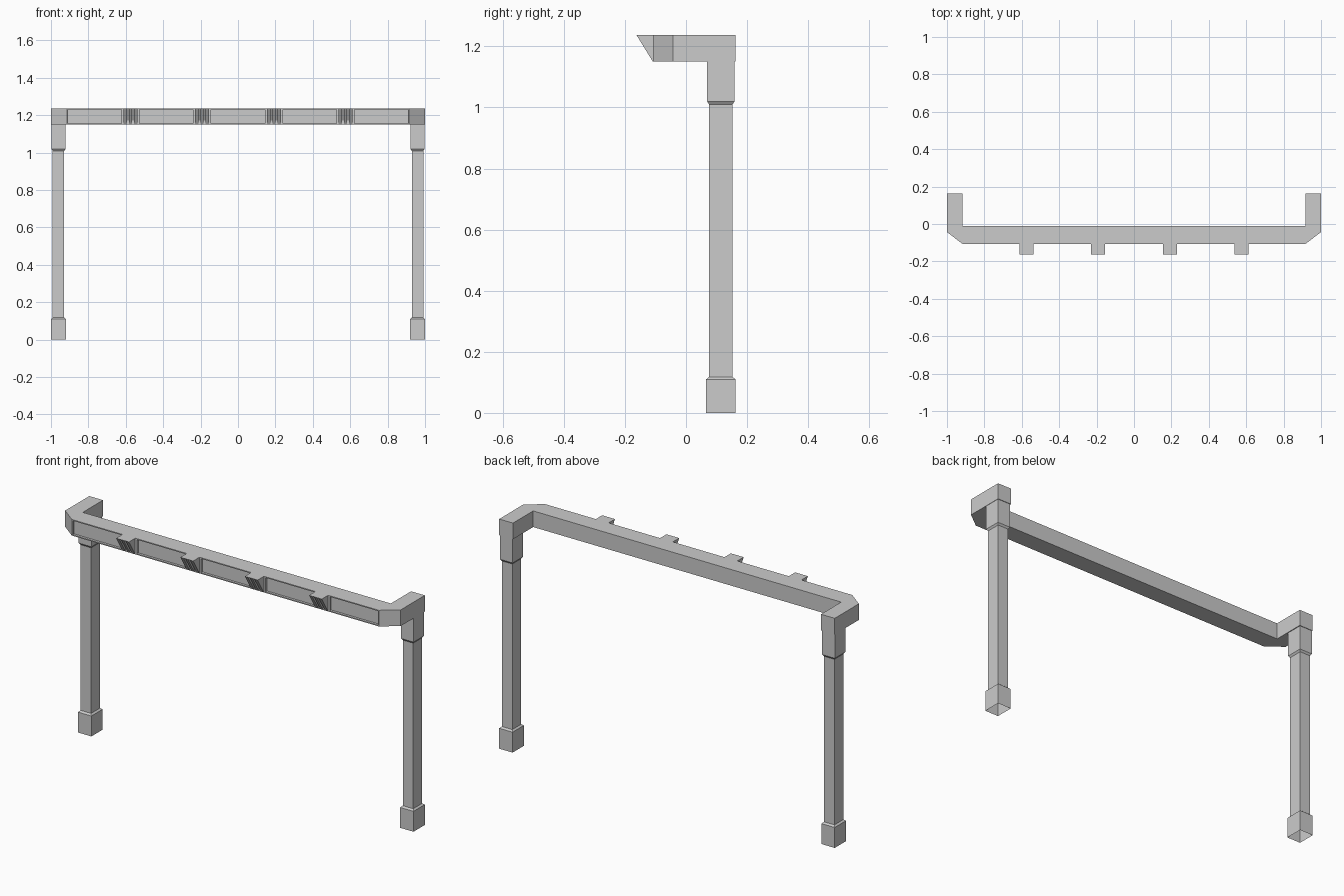
import bpy, bmesh
from mathutils import Vector

if "Cube" in bpy.data.objects:
    bpy.data.objects.remove(bpy.data.objects["Cube"])

Z0, Z1 = 1.15, 1.237


def finish(name, bm):
    bmesh.ops.recalc_face_normals(bm, faces=bm.faces)
    mesh = bpy.data.meshes.new(name)
    bm.to_mesh(mesh)
    bm.free()
    ob = bpy.data.objects.new(name, mesh)
    bpy.context.collection.objects.link(ob)
    return ob


def prism(name, top, bottom, z0, z1, recessed=(), rim=0.008, depth=0.012):
    """Join two matching outlines; side faces listed in recessed are sunk inward (+y)."""
    bm = bmesh.new()
    up = [bm.verts.new((x, y, z1)) for x, y in top]
    lo = [bm.verts.new((x, y, z0)) for x, y in bottom]
    n = len(up)
    sides = [bm.faces.new((lo[i], lo[(i + 1) % n], up[(i + 1) % n], up[i])) for i in range(n)]
    bm.faces.new(up)
    bm.faces.new(lo[::-1])
    bmesh.ops.recalc_face_normals(bm, faces=bm.faces)
    for i in recessed:
        f = sides[i]
        # narrow rim, then a stepped-in panel
        bmesh.ops.inset_individual(bm, faces=[f], thickness=rim)
        walls = bmesh.ops.inset_individual(bm, faces=[f], thickness=0.0005)
        bmesh.ops.translate(bm, verts=f.verts[:], vec=Vector((0, depth, 0)))
    return finish(name, bm)


def post(name, side):
    """Stack of rectangular sections: base, shaft, collar; open at the foot."""
    sections = [(0, 0.040, 0.048), (0.11, 0.040, 0.048), (0.118, 0.031, 0.038),
                (1.01, 0.031, 0.038), (1.02, 0.038, 0.045), (Z0, 0.038, 0.045)]
    bm = bmesh.new()
    rings = []
    for z, hx, hy in sections:
        rings.append([bm.verts.new((side * 0.96 + sx * hx, 0.114 + sy * hy, z))
                      for sx, sy in ((-1, -1), (1, -1), (1, 1), (-1, 1))])
    for a, b in zip(rings, rings[1:]):
        for i in range(4):
            j = (i + 1) % 4
            bm.faces.new((a[i], a[j], b[j], b[i]))
    return finish(name, bm)


# Posts
for side, label in ((-1, "left"), (1, "right")):
    post(label + "_post", side)

# Beam with returning corner arms and sunken front panels
centres = [-0.575, -0.192, 0.192, 0.575]
breaks = [-0.915] + [c + d for c in centres for d in (-0.042, 0.042)] + [0.915]
front = [(x, -0.108) for x in breaks]
outline = front + [(1, -0.043), (1, 0.162), (0.918, 0.162), (0.918, -0.01),
                   (-0.918, -0.01), (-0.918, 0.162), (-1, 0.162), (-1, -0.043)]
prism("crossbeam", outline, outline, Z0, Z1, recessed=range(0, 9, 2))

# Sloped, grooved brackets on the front of the beam
offsets = [-0.038, -0.02, -0.007, 0.007, 0.02, 0.038]
for k, c in enumerate(centres):
    def ring(y):
        return [(c + o, y) for o in offsets] + [(c + 0.038, -0.1), (c - 0.038, -0.1)]
    prism("bracket_%d" % (k + 1), ring(-0.162), ring(-0.109), Z0 + 0.001, Z1,
          recessed=(1, 3), rim=0.001, depth=0.014)
